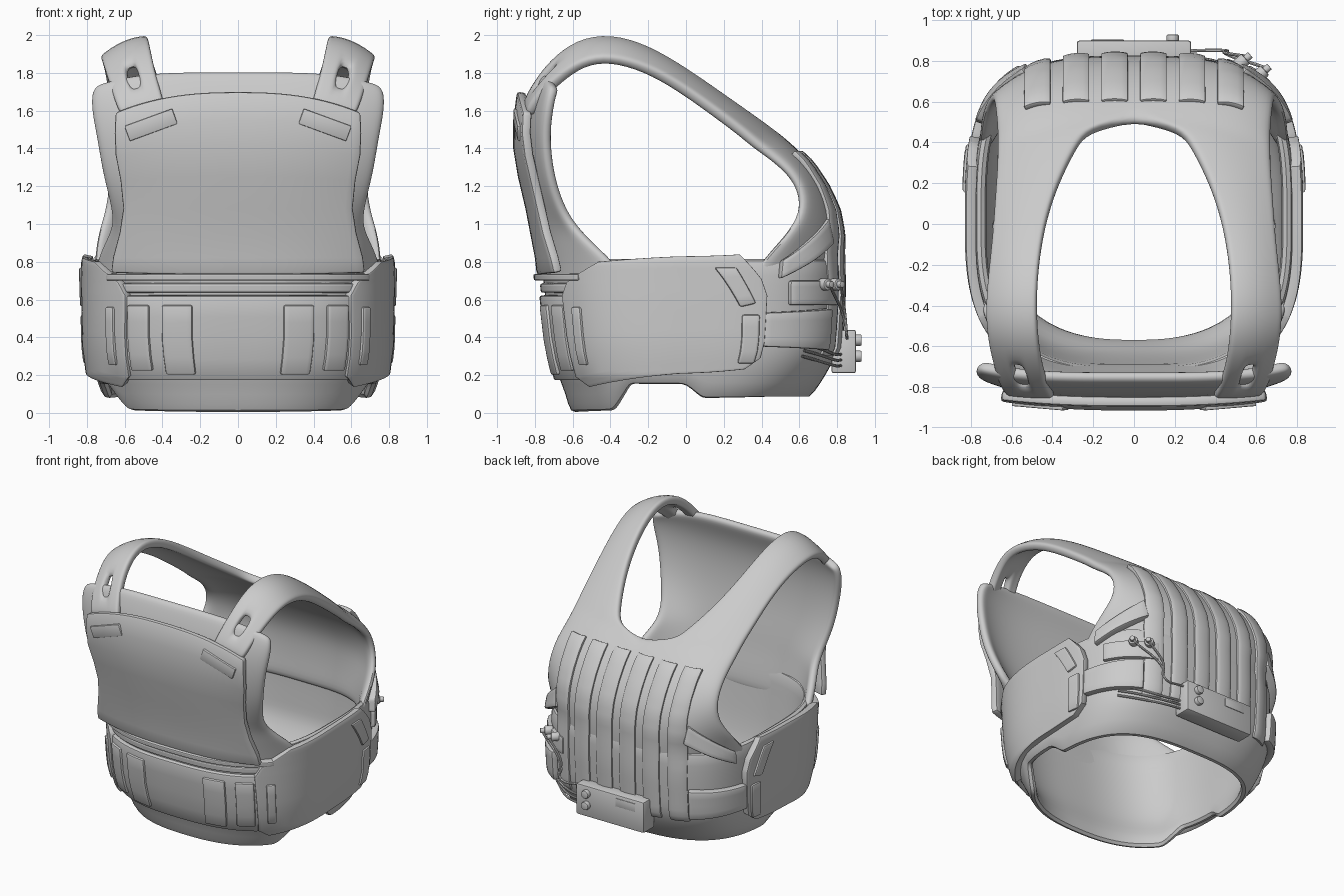
import bpy, bmesh
from math import sin, cos, asin, acos, pi, radians, copysign
from mathutils import Vector

if "Cube" in bpy.data.objects:
    bpy.data.objects.remove(bpy.data.objects["Cube"])

grey = bpy.data.materials.new("light grey")
grey.use_nodes = True
grey.diffuse_color = (0.6, 0.6, 0.6, 1)
grey.node_tree.nodes["Principled BSDF"].inputs["Base Color"].default_value = (0.6, 0.6, 0.6, 1)


def interp(x, table):
    """Linear lookup; each entry is (key, value, value...)."""
    if x <= table[0][0]:
        return table[0][1:]
    for a, b in zip(table, table[1:]):
        if x <= b[0]:
            t = (x - a[0]) / (b[0] - a[0])
            return [p + (q - p) * t for p, q in zip(a[1:], b[1:])]
    return table[-1][1:]


def finish(ob, angle=35):
    ob.data.materials.append(grey)
    bpy.ops.object.select_all(action='DESELECT')
    ob.select_set(True)
    bpy.context.view_layer.objects.active = ob
    bpy.ops.object.convert(target='MESH')
    bpy.ops.object.shade_smooth_by_angle(angle=radians(angle))


def sheet(name, rows, thick, mirror=False, subsurf=0, bevel=0, flip=False, holes=()):
    """Grid of points made into a solid shell; outward is columns x rows."""
    bm = bmesh.new()
    vs = [[bm.verts.new(p) for p in row] for row in rows]
    for i in range(len(vs) - 1):
        for j in range(len(vs[0]) - 1):
            if (i, j) not in holes:
                f = [vs[i][j], vs[i][j + 1], vs[i + 1][j + 1], vs[i + 1][j]]
                bm.faces.new(f[::-1] if flip else f)
    bmesh.ops.remove_doubles(bm, verts=bm.verts, dist=0.0005)
    me = bpy.data.meshes.new(name)
    bm.to_mesh(me)
    bm.free()
    ob = bpy.data.objects.new(name, me)
    bpy.context.collection.objects.link(ob)
    if mirror:
        ob.modifiers.new("mirror", 'MIRROR')
    m = ob.modifiers.new("shell", 'SOLIDIFY')
    m.thickness, m.offset = thick, -1
    if bevel:
        m = ob.modifiers.new("bevel", 'BEVEL')
        m.width, m.segments, m.limit_method, m.angle_limit = bevel, 2, 'ANGLE', radians(50)
    if subsurf:
        ob.modifiers.new("round", 'SUBSURF').levels = subsurf
    finish(ob)


# Torso cross-section: height, half width, front depth, back depth, front and back squareness
BODY = [(0, .69, .615, .63, .82, .75), (.1, .72, .635, .66, .8, .7), (.2, .76, .68, .75, .75, .63),
        (.35, .78, .715, .81, .72, .6), (.6, .785, .745, .826, .72, .6),
        (.8, .785, .765, .828, .72, .6), (1.0, .74, .8, .815, .72, .6)]
PF, PB = .72, .6


def torso(a, z, off=0):
    w, f, b, pf, pb = interp(z, BODY)
    p = pf if cos(a) > 0 else pb
    x = copysign(abs(sin(a)) ** p, sin(a)) * (w + off)
    y = -(f + off) * cos(a) ** p if cos(a) > 0 else (b + off) * (-cos(a)) ** p
    return Vector((x, y, z))


def fx(x):
    """Angle on the front for a given x."""
    return copysign(asin((abs(x) / .785) ** (1 / PF)), x)


def fy(y):
    """Angle on the left flank for a given y."""
    return pi - acos((y / .828) ** (1 / PB))


def patch(name, outline, off, thick=.04, mirror=True, cols=20, bevel=.012):
    """Plate wrapped on the torso; outline rows are (angle, z, angle, z)."""
    rows = []
    for k, (r, s) in enumerate(zip(outline, outline[1:])):
        for i in range(0 if k == 0 else 1, 5):
            a0, z0, a1, z1 = [p + (q - p) * i / 4 for p, q in zip(r, s)]
            rows.append([torso(a0 + (a1 - a0) * j / cols, z0 + (z1 - z0) * j / cols, off)
                         for j in range(cols + 1)])
    sheet(name, rows, thick, mirror, bevel=bevel)


def loft(name, rows, powers, thick, cols=8, **kw):
    """Half panel between an inner and an outer edge, curved across, mirrored."""
    pts = []
    for (xi, yi, zi, xo, yo, zo), k in zip(rows, powers):
        ts = [j / cols for j in range(cols + 1)]
        pts.append([(xi + (xo - xi) * t, yi + (yo - yi) * t ** k, zi + (zo - zi) * t ** k) for t in ts])
    sheet(name, pts, thick, True, **kw)


# Lower body ring with its stepped hem
HEM = [(-.9, -.01), (-.45, .0), (-.32, .14), (0, .14), (.12, .065), (.9, .065)]
ring = []
for i in range(9):
    row = []
    for j in range(129):
        h = 2 * pi * j / 128
        a = h + .2 * sin(2 * h)
        low = interp(torso(a, .2).y, HEM)[0]
        row.append(torso(a, low + (.82 - low) * i / 8))
    ring.append(row)
sheet("lower_body", ring, .06, subsurf=1)

# Chest liner and armoured chest plate
loft("chest_liner", [(0, -.735, .6, .77, -.32, .62), (0, -.755, .75, .778, -.36, .76),
                     (0, -.78, .88, .73, -.5, .88), (0, -.795, .98, .675, -.61, .98),
                     (0, -.81, 1.08, .68, -.68, 1.08), (0, -.84, 1.25, .725, -.74, 1.25),
                     (0, -.855, 1.45, .755, -.765, 1.45), (0, -.84, 1.62, .785, -.75, 1.6),
                     (0, -.80, 1.74, .785, -.73, 1.70), (0, -.77, 1.815, .76, -.71, 1.74)],
     [4] * 10, .06, cols=12, subsurf=2)
loft("chest_plate", [(0, -.79, .73, .675, -.70, .74), (0, -.80, .82, .665, -.72, .82),
                     (0, -.825, .95, .63, -.76, .95), (0, -.85, 1.08, .61, -.79, 1.08),
                     (0, -.89, 1.25, .625, -.825, 1.23), (0, -.915, 1.4, .65, -.855, 1.36),
                     (0, -.915, 1.55, .655, -.87, 1.48), (0, -.895, 1.7, .65, -.865, 1.59)],
     [2.5] * 8, .05, cols=14, bevel=.015)

# Back panel running on into the shoulder straps
BACK = [(0, .805, .62, .765, .36, .64), (0, .82, .76, .785, .37, .76), (0, .825, .95, .765, .55, .93),
        (0, .80, 1.08, .72, .63, 1.06), (0, .745, 1.2, .70, .63, 1.18), (0, .66, 1.33, .69, .57, 1.29),
        (0, .53, 1.45, .68, .46, 1.38),
        (.22, .48, 1.49, .68, .38, 1.44), (.28, .40, 1.55, .68, .30, 1.51),
        (.38, .2, 1.69, .69, .15, 1.62), (.44, 0, 1.83, .70, -.02, 1.74),
        (.47, -.2, 1.95, .72, -.2, 1.84), (.48, -.4, 2.01, .74, -.4, 1.895),
        (.47, -.58, 1.98, .73, -.56, 1.87), (.45, -.72, 1.87, .70, -.69, 1.78),
        (.42, -.81, 1.75, .67, -.79, 1.69), (.38, -.88, 1.62, .63, -.86, 1.58)]
loft("back_and_straps", BACK, [4] * 7 + [2] * 10, .06, subsurf=2, flip=True,
     holes=((14, 3), (14, 4)))


# Raised vertical slats on the back
def back_y(x, z):
    w, f, b, _, p = interp(z, BODY)
    low = b * cos(asin((abs(x) / w) ** (1 / p))) ** p
    yi, xo, yo = interp(z, [(r[2], r[1], r[3], r[4]) for r in BACK[:8]])
    high = yi + (yo - yi) * (abs(x) / xo) ** 4
    t = min(max((z - .7) / .2, 0), 1)
    return low + (high - low) * t


for n in range(6):
    xc = (n - 2.5) * .19
    rows = []
    for i in range(25):
        z = .3 + 1.09 * i / 24
        rows.append([(xc + .066 * t, back_y(xc + .066 * t, z) + .02 - .008 * t * t, z)
                     for t in (-1, -.5, 0, .5, 1)])
    sheet(f"back_slat_{n + 1}", rows, .035, bevel=.008, flip=True)

# Belt: front band, rails, pouches and wrapping side panels
W = fx(.66)
patch("front_belt", [(-W, .17, W, .17), (-W, .62, W, .62)], .03, mirror=False, cols=40)
patch("belt_rail", [(-W, .635, W, .635), (-W, .685, W, .685)], .02, mirror=False, cols=40)
patch("upper_rail", [(-W, .70, W, .70), (-W, .735, W, .735)], .05, .07, mirror=False, cols=40)
for name, x0, x1, z0, z1 in (("inner_pouch", .23, .385, .2, .57), ("outer_pouch", .45, .56, .22, .57)):
    patch(name, [(fx(x0), z0, fx(x1), z0), (fx(x0), z1, fx(x1), z1)], .045, cols=6)
patch("side_panel", [(fx(.63), .135, fy(.33), .23), (fx(.575), .19, fy(.40), .29),
                     (fx(.565), .62, fy(.41), .62), (fx(.60), .69, fy(.38), .71),
                     (fx(.72), .80, fy(.27), .84)], .045, .05, cols=36)
patch("front_tab", [(fx(.62), .25, fx(.66), .25), (fx(.62), .56, fx(.66), .56)], .058, cols=4)
patch("rear_tab", [(fy(.28), .26, fy(.37), .26), (fy(.28), .52, fy(.37), .52)], .058, cols=6)
patch("slanted_tab", [(fy(.27), .56, fy(.35), .58), (fy(.14), .77, fy(.25), .77)], .058, cols=6)

# Flank pouch and diagonal strap towards the back
patch("flank_pouch", [(fy(.40), .35, fy(.75), .33), (fy(.40), .53, fy(.75), .55)], .04, .06, cols=14)
patch("diagonal_strap", [(fy(.48), .71, fy(.76), .90), (fy(.49), .81, fy(.74), 1.03)], .04, .06, cols=10)
patch("connector_plate", [(fy(.54), .57, fy(.79), .57), (fy(.54), .70, fy(.79), .70)], .025,
      mirror=False, cols=10)


def box(name, center, size, rot=(0, 0, 0), bevel=.01):
    bpy.ops.mesh.primitive_cube_add(size=1, location=center)
    ob = bpy.context.object
    ob.name, ob.scale = name, size
    bpy.ops.object.transform_apply(location=False, rotation=False)
    ob.rotation_euler = rot
    m = ob.modifiers.new("bevel", 'BEVEL')
    m.width, m.segments = bevel, 2
    finish(ob)


def knob(name, center, axis, radius, depth):
    bpy.ops.mesh.primitive_cylinder_add(vertices=20, radius=radius, depth=depth, location=center)
    ob = bpy.context.object
    ob.name = name
    ob.rotation_euler = Vector(axis).to_track_quat('Z', 'Y').to_euler()
    m = ob.modifiers.new("bevel", 'BEVEL')
    m.width, m.segments, m.limit_method = radius * .25, 2, 'ANGLE'
    finish(ob)


def tube(name, points, radius):
    cu = bpy.data.curves.new(name, 'CURVE')
    cu.dimensions, cu.bevel_depth, cu.bevel_resolution, cu.resolution_u = '3D', radius, 2, 6
    sp = cu.splines.new('BEZIER')
    sp.bezier_points.add(len(points) - 1)
    for bp, p in zip(sp.bezier_points, points):
        bp.co = p
        bp.handle_left_type = bp.handle_right_type = 'AUTO'
    ob = bpy.data.objects.new(name, cu)
    bpy.context.collection.objects.link(ob)
    finish(ob)


# Slanted label plates on the chest
for side, s in (("left", 1), ("right", -1)):
    box(f"{side}_chest_label", (s * .46, -.888, 1.525), (.27, .03, .085),
        (radians(3), s * radians(20), s * radians(5)), .006)

# Control box on the back with knobs and a small screen
box("control_box", (0, .835, .325), (.56, .13, .23), bevel=.012)
for z in (.30, .385):
    knob("control_knob", (.19, .905, z), (0, 1, 0), .03, .05)
box("control_screen", (-.13, .9, .385), (.16, .008, .06), bevel=.002)

# Flank connectors and cables
for y in (.71, .765):
    p = torso(fy(y), .68, .03)
    knob("connector", p, (.75, .65, 0), .032, .06)
    knob("connector_tip", p + Vector((.03, .025, 0)), (.75, .65, 0), .018, .04)
    q = torso(fy(.8), .5, .04)
    tube("signal_cable", [p + Vector((.03, .03, -.01)), q + Vector((.02, .01, (y - .73) * .8)),
                          (.45, .85, .42), (.27, .85, .41)], .008)
for i in range(3):
    z = .25 + .03 * i
    tube("control_pipe", [(.27, .82, z), (.42, .79, z), torso(fy(.72), z + .03, .01),
                          torso(fy(.64), z + .05, .01)], .008)
